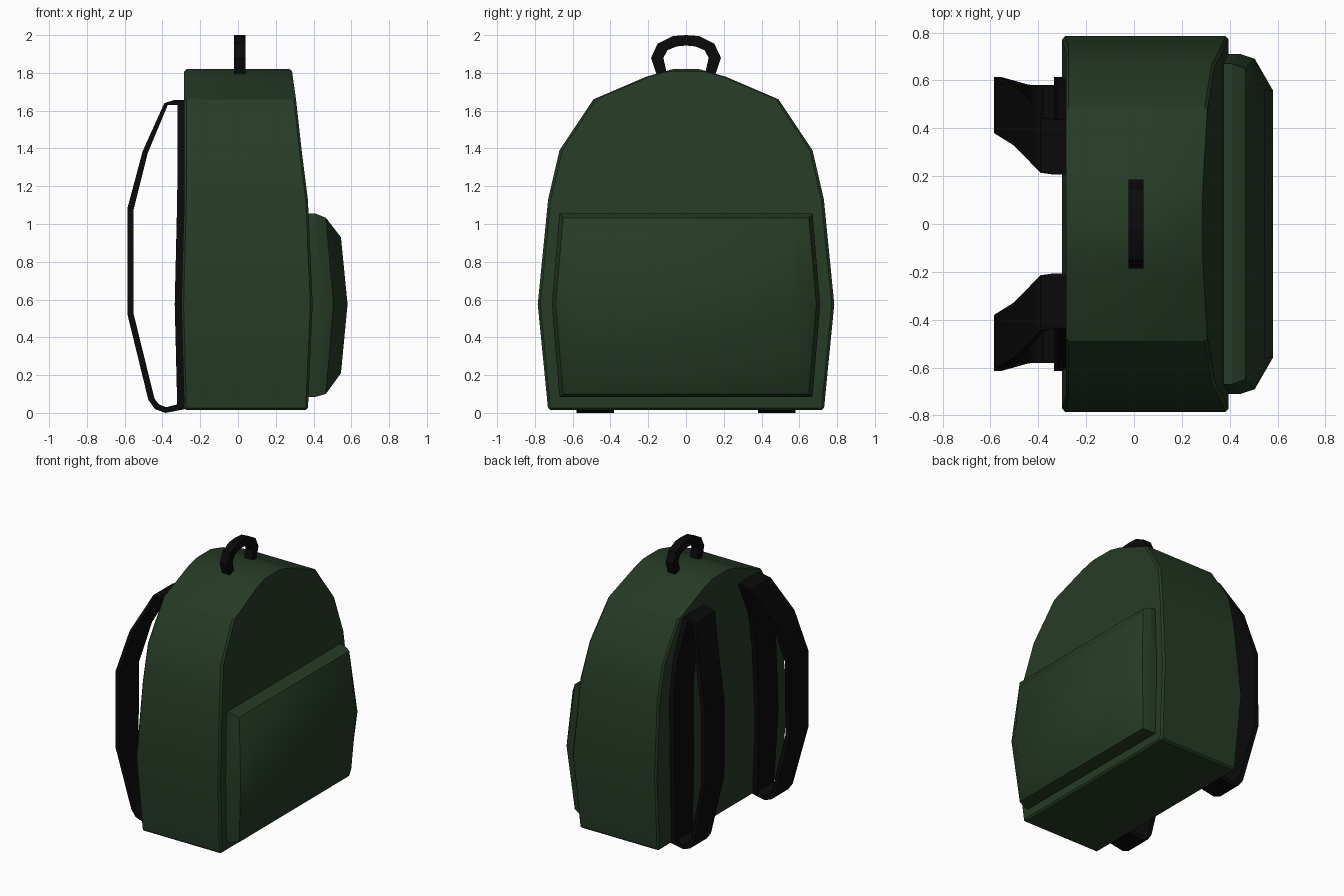
import bpy
import math


def material(name, rgb):
    m = bpy.data.materials.new(name)
    m.use_nodes = True
    m.diffuse_color = (*rgb, 1)
    bsdf = next(n for n in m.node_tree.nodes if n.type == 'BSDF_PRINCIPLED')
    bsdf.inputs['Base Color'].default_value = (*rgb, 1)
    return m


cube = bpy.data.objects.get("Cube")
if cube:
    bpy.data.objects.remove(cube)

GREEN = material("dark green fabric", (0.019, 0.044, 0.019))
BLACK = material("black webbing", (0.003, 0.003, 0.003))


def loft(name, rings, mat, angle, caps=(), loop=False, bevel=0):
    """Skin a list of equal rings; caps are extra faces of vertex indices."""
    n, count = len(rings[0]), len(rings)
    faces = list(caps)
    for r in range(count if loop else count - 1):
        a, b = r * n, (r + 1) % count * n
        faces += [(a + i, a + (i + 1) % n, b + (i + 1) % n, b + i) for i in range(n)]
    mesh = bpy.data.meshes.new(name)
    mesh.from_pydata([p for ring in rings for p in ring], [], faces)
    mesh.materials.append(mat)
    ob = bpy.data.objects.new(name, mesh)
    bpy.context.collection.objects.link(ob)
    bpy.ops.object.select_all(action='DESELECT')
    ob.select_set(True)
    bpy.context.view_layer.objects.active = ob
    bpy.ops.object.mode_set(mode='EDIT')
    bpy.ops.mesh.select_all(action='SELECT')
    bpy.ops.mesh.normals_make_consistent(inside=False)
    bpy.ops.object.mode_set(mode='OBJECT')
    if bevel:
        mod = ob.modifiers.new("soft_edge", 'BEVEL')
        mod.width, mod.segments = bevel, 1
        mod.limit_method, mod.angle_limit = 'ANGLE', math.radians(60)
        bpy.ops.object.modifier_apply(modifier=mod.name)
    bpy.ops.object.shade_smooth_by_angle(angle=math.radians(angle))
    return ob


# Body: stacked rectangles (height, half width, back, front)
levels = [(0.015, 0.73, -0.285, 0.37), (0.575, 0.785, -0.3, 0.395),
          (1.13, 0.73, -0.285, 0.37), (1.39, 0.67, -0.285, 0.337),
          (1.66, 0.49, -0.285, 0.307), (1.78, 0.21, -0.285, 0.29),
          (1.82, 0.07, -0.285, 0.285)]
body = [[(b, -w, z), (f, -w, z), (f, w, z), (b, w, z)] for z, w, b, f in levels]
top = 4 * (len(levels) - 1)
loft("body", body, GREEN, 30, [(0, 1, 2, 3), tuple(range(top, top + 4))], bevel=0.012)


# Pocket: six-sided rings, bulging at mid height
def pocket_ring(x, x_mid, w, w_mid, low, high, mid=0.575):
    return [(x, -w, low), (x, w, low), (x_mid, w_mid, mid),
            (x, w, high), (x, -w, high), (x_mid, -w_mid, mid)]


rim = pocket_ring(0.465, 0.505, 0.65, 0.69, 0.1, 1.033)
loft("pocket_side", [pocket_ring(0.33, 0.36, 0.67, 0.71, 0.085, 1.055),
                     pocket_ring(0.41, 0.445, 0.67, 0.71, 0.085, 1.055), rim], GREEN, 20)
loft("pocket_panel", [rim, pocket_ring(0.545, 0.58, 0.56, 0.56, 0.21, 0.93)],
     GREEN, 65, [(6, 7, 8, 11), (11, 8, 9, 10)])


# Shoulder straps: closed loops that swing outwards below the top
def strap_centre(z):
    path = [(0, 0.48), (0.55, 0.5), (1.085, 0.495), (1.385, 0.445), (1.66, 0.32)]
    for (z0, y0), (z1, y1) in zip(path, path[1:]):
        if z <= z1:
            return y0 + (y1 - y0) * (z - z0) / (z1 - z0)
    return path[-1][1]


# Pairs of outer and inner (x, z) points around the loop
strap = [((-0.28, 1.655), (-0.32, 1.63)), ((-0.335, 1.657), (-0.335, 1.63)),
         ((-0.39, 1.64), (-0.372, 1.63)), ((-0.505, 1.385), (-0.478, 1.375)),
         ((-0.585, 1.085), (-0.553, 1.075)), ((-0.585, 0.52), (-0.553, 0.525)),
         ((-0.475, 0.07), (-0.442, 0.075)), ((-0.44, 0.02), (-0.418, 0.045)),
         ((-0.385, 0.0), (-0.38, 0.03)), ((-0.28, 0.02), (-0.322, 0.045)),
         ((-0.29, 0.575), (-0.335, 0.575)), ((-0.28, 1.13), (-0.322, 1.13)),
         ((-0.28, 1.39), (-0.32, 1.39))]
for side, label in ((1, "left"), (-1, "right")):
    rings = []
    for (xo, zo), (xi, zi) in strap:
        y = strap_centre(zo)
        half = 0.1 if zo < 0.1 else 0.115
        rings.append([(xo, side * (y - half), zo), (xo, side * (y + half), zo),
                      (xi, side * (y + half), zi), (xi, side * (y - half), zi)])
    loft(label + "_shoulder_strap", rings, BLACK, 30, loop=True)

# Carry handle: outer and inner (y, z) points of half the arch, mirrored
half = [((0.155, 1.79), (0.1, 1.79)), ((0.185, 1.88), (0.12, 1.88)),
        ((0.15, 1.955), (0.098, 1.92)), ((0.07, 1.995), (0.05, 1.94)),
        ((0, 2.0), (0, 1.945))]
arch = [((-a, b), (-c, d)) for (a, b), (c, d) in half] + half[-2::-1]
rings = [[(-0.022, a, b), (0.04, a, b), (0.04, c, d), (-0.022, c, d)]
         for (a, b), (c, d) in arch]
end = 4 * (len(arch) - 1)
loft("carry_handle", rings, BLACK, 30, [(0, 1, 2, 3), tuple(range(end, end + 4))])
